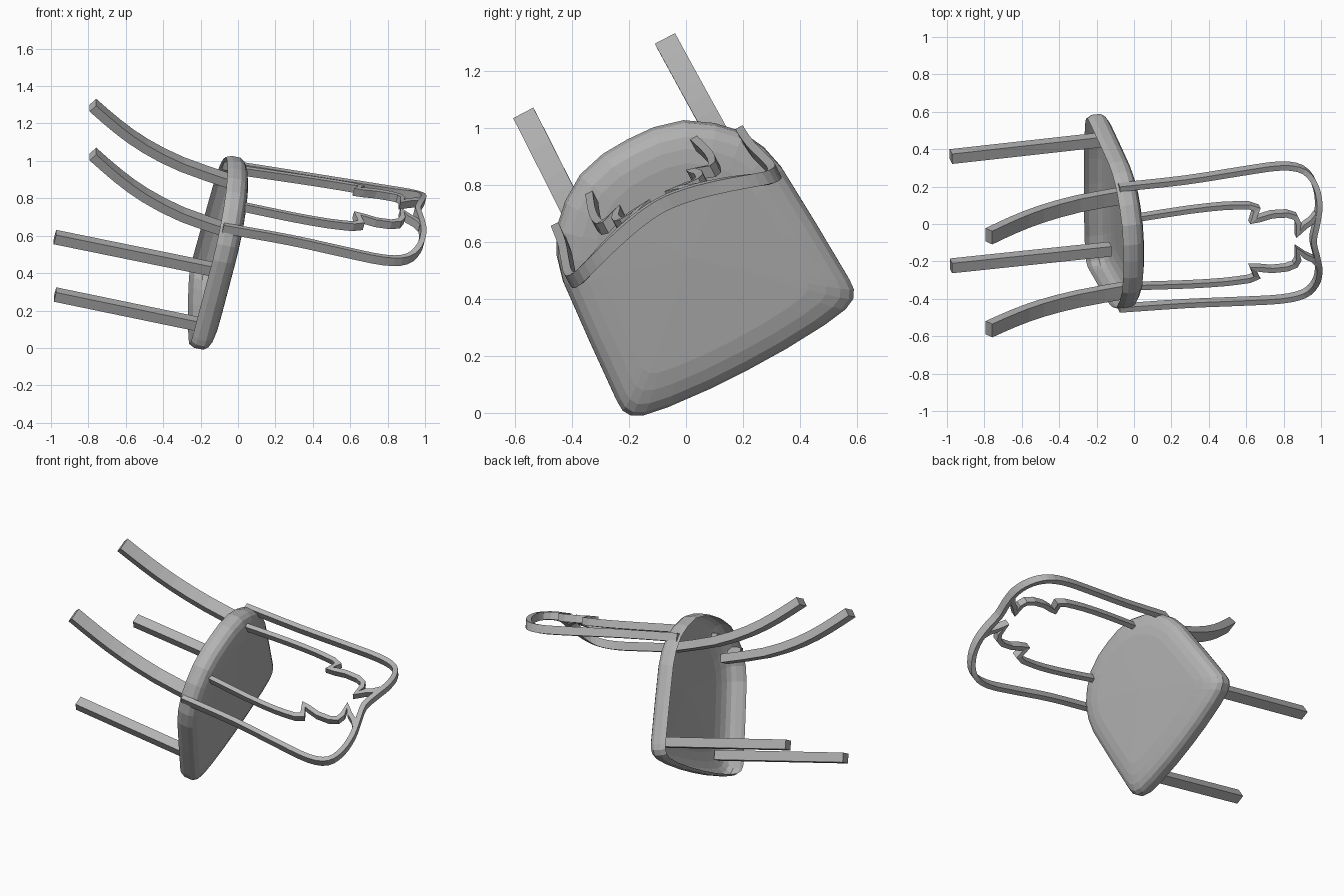
import bpy, bmesh, math
from mathutils import Vector, Matrix

if "Cube" in bpy.data.objects:
    bpy.data.objects.remove(bpy.data.objects["Cube"])

# Chair frame: w = width, b = towards the back, u = chair's up (tipped over)
W = Vector((0, 0.885, 0.465)).normalized()
U = Vector((0.972, 0.109, -0.207)).normalized()
B = U.cross(W).normalized()
W = B.cross(U)
FRAME = Matrix((W, B, U)).transposed().to_4x4()
CENTER = 0.265

grey = bpy.data.materials.new("plain grey")
grey.diffuse_color = (0.45, 0.45, 0.45, 1)
grey.use_nodes = True
grey.node_tree.nodes["Principled BSDF"].inputs["Base Color"].default_value = grey.diffuse_color


def finish(name, bm, fix_normals=True):
    if fix_normals:
        bmesh.ops.recalc_face_normals(bm, faces=bm.faces)
    bm.transform(FRAME @ Matrix.Translation((CENTER, 0, 0)))
    me = bpy.data.meshes.new(name)
    bm.to_mesh(me)
    bm.free()
    me.materials.append(grey)
    ob = bpy.data.objects.new(name, me)
    bpy.context.collection.objects.link(ob)
    return ob


def sweep(name, path, side, depth, width):
    """Rectangular bar along path; side is the fixed cross direction of size
    depth, the other direction (of size width) is mitred at every corner."""
    path = [Vector(p) for p in path]
    side = Vector(side)
    bm = bmesh.new()
    rings = []
    for i, p in enumerate(path):
        a = (p - path[max(i - 1, 0)])
        c = (path[min(i + 1, len(path) - 1)] - p)
        a, c = [v - side * v.dot(side) for v in (a, c)]
        a = a.normalized() if a.length else c.normalized()
        c = c.normalized() if c.length else a
        na, nc = side.cross(a), side.cross(c)
        n = (na + nc).normalized()
        n *= min(1 / max(n.dot(na), 0.1), 1.6) * width / 2
        s = side * depth / 2
        rings.append([bm.verts.new(p + q) for q in (n + s, n - s, -n - s, -n + s)])
    for r, t in zip(rings, rings[1:]):
        for k in range(4):
            bm.faces.new((r[k], r[(k + 1) % 4], t[(k + 1) % 4], t[k]))
    bm.faces.new(rings[0])
    bm.faces.new(rings[-1])
    return finish(name, bm)


def smooth_path(pts, n):
    """Catmull-Rom resampling of a 2D path."""
    pts = [Vector(p) for p in pts]
    q = [2 * pts[0] - pts[1]] + pts + [2 * pts[-1] - pts[-2]]
    out = []
    for i in range(1, len(q) - 2):
        p0, p1, p2, p3 = q[i - 1:i + 3]
        for k in range(n):
            t = k / n
            out.append(0.5 * (2 * p1 + (p2 - p0) * t + (2 * p0 - 5 * p1 + 4 * p2 - p3) * t * t
                              + (3 * p1 - p0 - 3 * p2 + p3) * t ** 3))
    return out + [pts[-1]]


# Seat: thin-walled shell, open underneath, with rounded upper rim
half = [(0.15, -0.012), (0.31, 0.0), (0.40, 0.015), (0.44, 0.035), (0.458, 0.065),
        (0.46, 0.10), (0.448, 0.33), (0.432, 0.57), (0.41, 0.66), (0.365, 0.75),
        (0.295, 0.82), (0.205, 0.88), (0.10, 0.908)]
outline = [Vector(p) for p in half]
outline += [Vector((0, 0.913))] + [Vector((-x, y)) for x, y in reversed(half)] + [Vector((0, -0.015))]
mid = Vector((0, 0.46))
bm = bmesh.new()
rings = []
for inset, u in [(0.012, -0.275), (0.0, -0.245), (0.0, -0.20), (0.014, -0.175),
                 (0.04, -0.158), (0.08, -0.146), (0.13, -0.139)]:
    ring = []
    for p in outline:
        d = p - mid
        f = Vector((d.x * (1 - inset / 0.45), d.y * (1 - inset / 0.46)))
        ring.append(bm.verts.new((f.x, mid.y + f.y, u)))
    rings.append(ring)
n = len(outline)
for r, t in zip(rings, rings[1:]):
    for k in range(n):
        bm.faces.new((r[k], r[(k + 1) % n], t[(k + 1) % n], t[k]))
top = bm.verts.new((0, mid.y, -0.133))
for k in range(n):
    bm.faces.new((rings[-1][k], rings[-1][(k + 1) % n], top))
finish("seat", bm)


# Backrest bars follow a surface that bows backwards in the middle
def on_back(p):
    x, u = p
    return (x, 0.845 + 0.06 * u - 0.7 * x * x, u)


# Hoop: two uprights joined by a top rail with a small dip
hoop_half = [(0.365, -0.26), (0.373, 0.1), (0.392, 0.4), (0.402, 0.62), (0.375, 0.74),
             (0.30, 0.795), (0.20, 0.808), (0.10, 0.79)]
hoop = hoop_half + [(0, 0.77)] + [(-x, u) for x, u in reversed(hoop_half)]
sweep("backrest_hoop", [on_back(p) for p in smooth_path(hoop, 3)], (0, 1, 0), 0.05, 0.03)

# Stepped splats and legs, mirrored left and right
lower = smooth_path([(0.205, -0.19), (0.225, 0.1), (0.23, 0.3), (0.222, 0.43)], 2)
splat = [tuple(p) for p in lower] + [
    (0.205, 0.47), (0.145, 0.445), (0.15, 0.48), (0.165, 0.55), (0.163, 0.63),
    (0.145, 0.675), (0.11, 0.69), (0.05, 0.685), (0.09, 0.725), (0.115, 0.765), (0.15, 0.795)]
back_leg = smooth_path([(0.685, -0.19), (0.725, -0.48), (0.79, -0.70), (0.87, -0.87), (0.965, -1.03)], 2)

for s, label in ((1, "right"), (-1, "left")):
    sweep("splat_" + label, [on_back((s * x, u)) for x, u in splat], (0, 1, 0), 0.045, 0.028)
    sweep("front_leg_" + label, [(s * 0.333, 0.125, -0.16), (s * 0.33, 0.118, -1.035)],
          (1, 0, 0), 0.06, 0.057)
    sweep("back_leg_" + label, [(s * (0.287 + 0.012 * min(0, u + 0.5)), b, u) for b, u in back_leg],
          (1, 0, 0), 0.08, 0.05)
